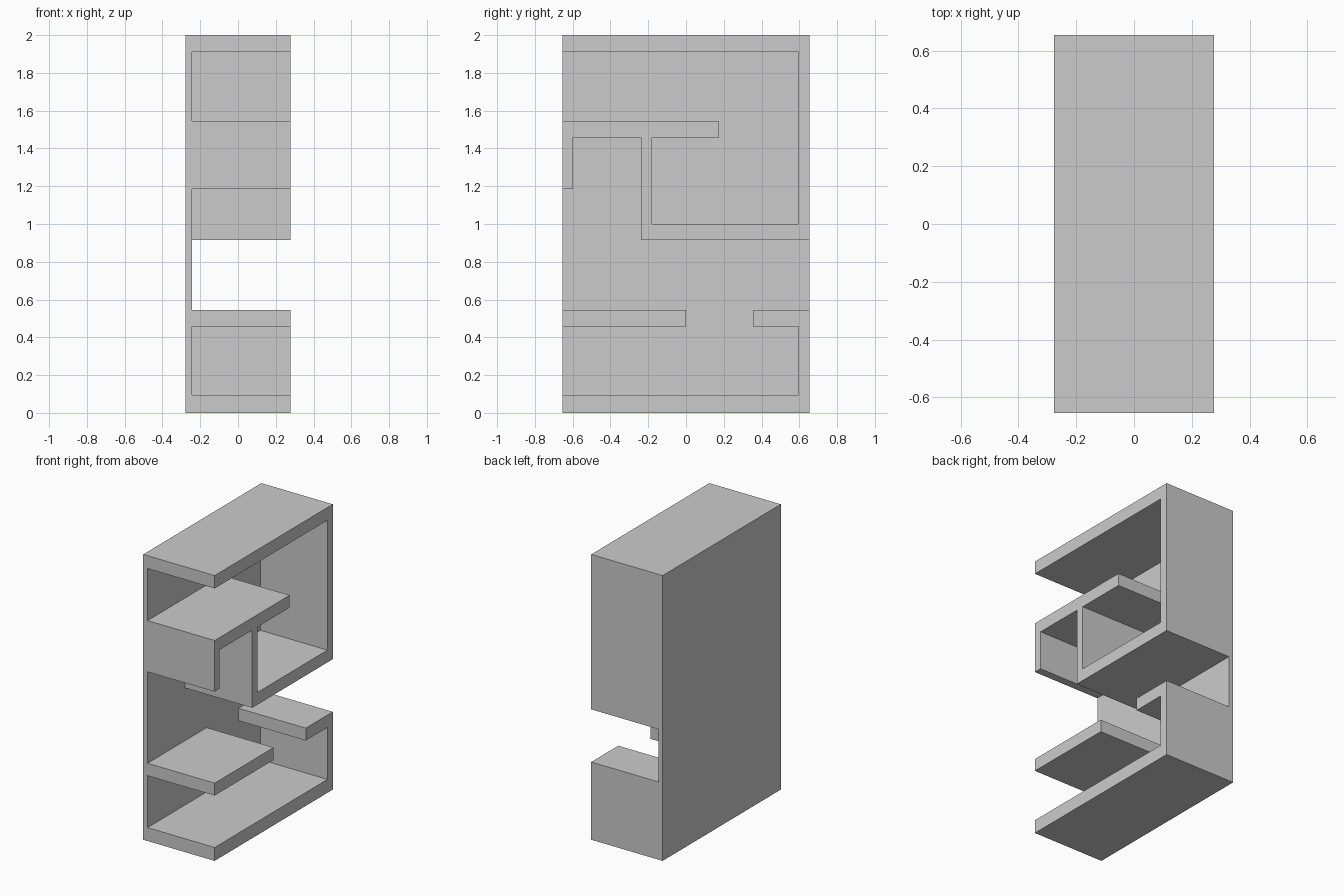
import bpy
import bmesh

cube = bpy.data.objects.get("Cube")
if cube:
    bpy.data.objects.remove(cube, do_unlink=True)

# Single grey finish
grey = bpy.data.materials.new("plain_grey")
grey.use_nodes = True
colour = (0.6, 0.6, 0.6, 1)
grey.diffuse_color = colour
grey.node_tree.nodes["Principled BSDF"].inputs["Base Color"].default_value = colour

# Shared dimensions
SIDE = 0.277       # half width
PANEL = -0.243     # inner face of the side panel
END = 0.654        # half depth
WALL = 0.595       # inner face of the rear wall


def extrude_profile(name, points, x_start, x_end):
    """Closed solid from a (y, z) outline pushed along x."""
    bm = bmesh.new()
    face = bm.faces.new([bm.verts.new((x_start, y, z)) for y, z in points])
    grown = bmesh.ops.extrude_face_region(bm, geom=[face], use_keep_orig=True)
    moved = [v for v in grown["geom"] if isinstance(v, bmesh.types.BMVert)]
    bmesh.ops.translate(bm, verts=moved, vec=(x_end - x_start, 0, 0))
    bmesh.ops.recalc_face_normals(bm, faces=bm.faces)
    mesh = bpy.data.meshes.new(name)
    bm.to_mesh(mesh)
    bm.free()
    mesh.materials.append(grey)
    obj = bpy.data.objects.new(name, mesh)
    bpy.context.collection.objects.link(obj)
    return obj


def rectangle(y0, y1, z0, z1):
    return [(y0, z0), (y1, z0), (y1, z1), (y0, z1)]


# Full-height panel closing one side
extrude_profile("side_panel", rectangle(-END, END, 0, 2), -SIDE, PANEL)

# Upper frame: top, rear wall, floor, divider, shelf and front lip
extrude_profile("upper_frame", [
    (-END, 2), (END, 2), (END, 0.914), (-0.238, 0.914),
    (-0.238, 1.458), (-0.598, 1.458), (-0.598, 1.186), (-END, 1.186),
    (-END, 1.545), (0.176, 1.545), (0.176, 1.458), (-0.18, 1.458),
    (-0.18, 1.0), (WALL, 1.0), (WALL, 1.91), (-END, 1.91),
], PANEL, SIDE)

# Lower frame: base, rear wall and short rear shelf
extrude_profile("lower_frame", [
    (-END, 0), (END, 0), (END, 0.545), (0.355, 0.545),
    (0.355, 0.458), (WALL, 0.458), (WALL, 0.094), (-END, 0.094),
], PANEL, SIDE)

# Front shelf held only by the side panel
extrude_profile("front_shelf", rectangle(-END, 0, 0.458, 0.545), PANEL, SIDE)
